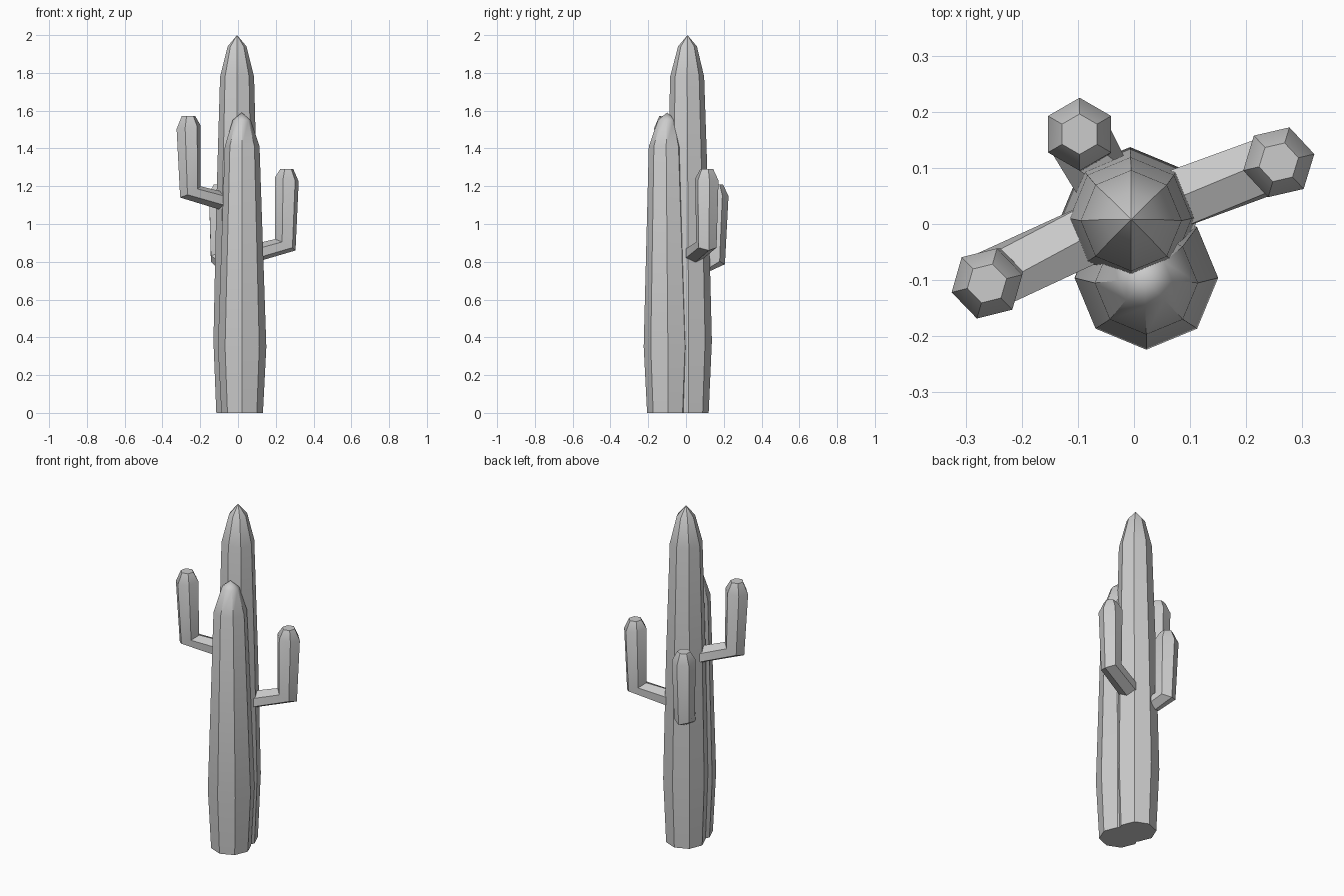
import bpy, bmesh
from math import cos, sin, tau, radians
from mathutils import Vector

if "Cube" in bpy.data.objects:
    bpy.data.objects.remove(bpy.data.objects["Cube"])


def loft(name, rings, tip=None):
    """Skin a list of point rings, closed by caps or by a pointed tip."""
    bm = bmesh.new()
    rows = [[bm.verts.new(p) for p in ring] for ring in rings]
    n = len(rows[0])
    for a, b in zip(rows, rows[1:]):
        for i in range(n):
            j = (i + 1) % n
            bm.faces.new((a[i], a[j], b[j], b[i]))
    bm.faces.new(rows[0][::-1])
    if tip:
        t = bm.verts.new(tip)
        for i in range(n):
            bm.faces.new((rows[-1][i], rows[-1][(i + 1) % n], t))
    else:
        bm.faces.new(rows[-1])
    bmesh.ops.recalc_face_normals(bm, faces=bm.faces[:])
    me = bpy.data.meshes.new(name)
    bm.to_mesh(me)
    bm.free()
    ob = bpy.data.objects.new(name, me)
    bpy.context.collection.objects.link(ob)
    bpy.context.view_layer.objects.active = ob
    ob.select_set(True)
    bpy.ops.object.shade_smooth_by_angle(angle=radians(35))
    ob.select_set(False)
    return ob


def trunk(name, profile, tip):
    """Eight-sided column; profile rows are x, y, z, radius."""
    rings = [[(x + r * cos(tau * i / 8), y + r * sin(tau * i / 8), z)
              for i in range(8)] for x, y, z, r in profile]
    loft(name, rings, tip)


def arm(name, root, elbow, top, phase, shoulder_z, cap_z):
    """Six-sided arm: out from the trunk, mitred elbow, then straight up."""
    p = radians(phase)
    out = Vector((elbow[0] - root[0], elbow[1] - root[1], 0)).normalized()
    side = Vector((-out.y, out.x, 0))
    up = Vector((0, 0, 1))

    def ring(c, r, tilt):
        return [Vector(c) + Vector((r * cos(p + a), r * sin(p + a), -tilt * cos(a)))
                for a in (tau * i / 6 for i in range(6))]

    start = [Vector(root) - up * 0.05 * cos(a) + side * 0.06 * sin(a)
             for a in (tau * i / 6 for i in range(6))]
    loft(name, [start, ring(elbow, 0.056, 0.03),
                ring((*top, shoulder_z), 0.065, -0.0 + -0.01 * -1),
                ring((*top, cap_z), 0.036, 0)])


# Trunks
trunk("tall_trunk", [(-0.007, 0.012, 0, 0.108), (-0.007, 0.014, 0.38, 0.123),
                     (-0.006, 0.010, 1.1, 0.109), (-0.005, 0.006, 1.78, 0.090),
                     (-0.005, 0.008, 1.94, 0.050)], (-0.005, 0.008, 2.0))
trunk("short_trunk", [(0.022, -0.096, 0, 0.110), (0.022, -0.096, 0.35, 0.128),
                      (0.022, -0.105, 1.41, 0.092),
                      (0.020, -0.101, 1.55, 0.048)], (0.020, -0.100, 1.59))

# Arms
arm("right_arm", (0.05, 0.035, 0.835), (0.25, 0.108, 0.89), (0.258, 0.110),
    13, 1.235, 1.29)
arm("left_arm", (-0.05, -0.005, 1.112), (-0.252, -0.098, 1.17), (-0.262, -0.106),
    194, 1.513, 1.573)
arm("back_arm", (-0.045, 0.06, 0.77), (-0.095, 0.150, 0.817), (-0.097, 0.160),
    90, 1.157, 1.21)
